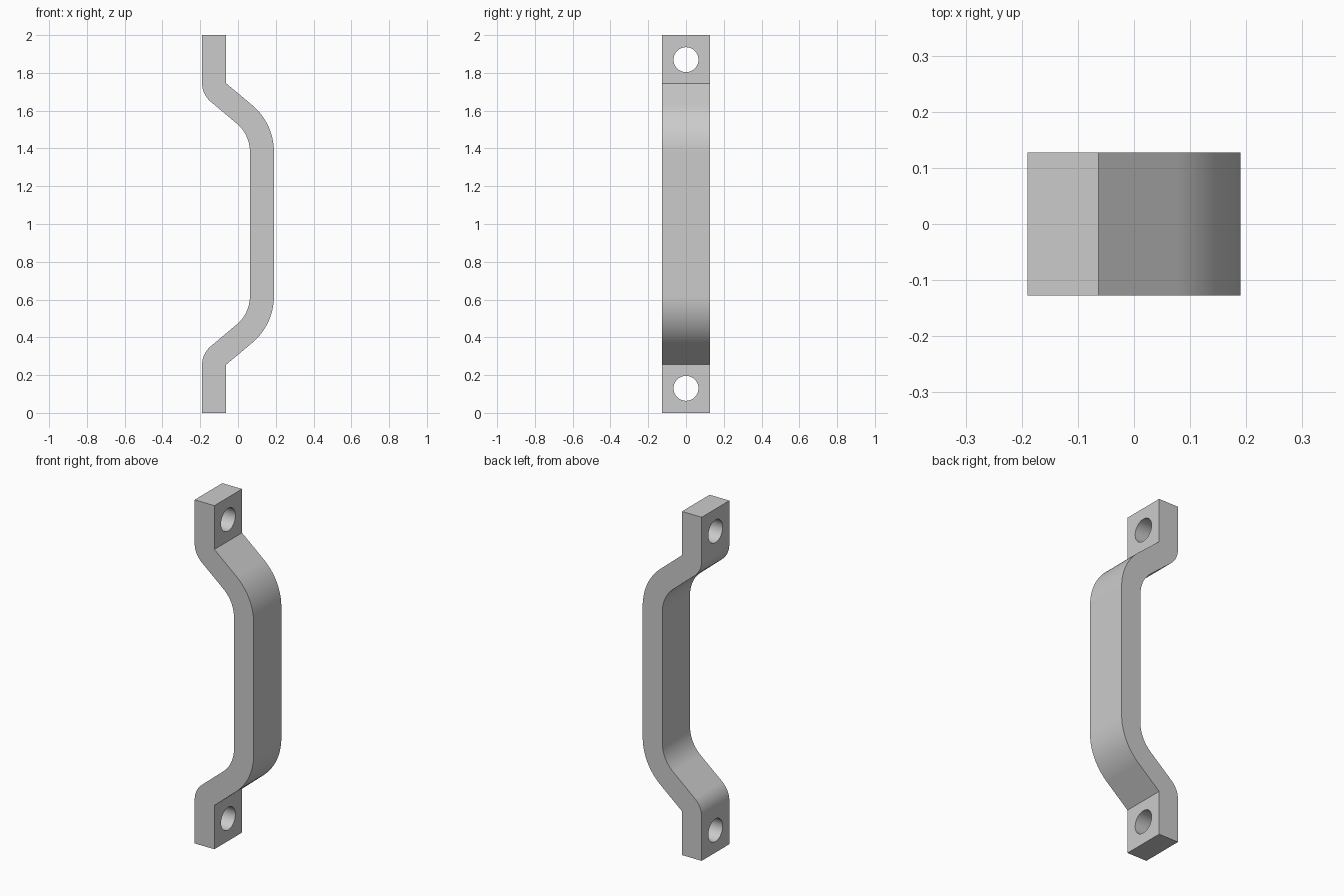
import bpy, bmesh
from math import radians, sin, cos, tan
from mathutils import Vector

cube = bpy.data.objects.get("Cube")
if cube:
    bpy.data.objects.remove(cube)

HALF_X, HALF_Y, HEIGHT = 0.19, 0.127, 2.0
THICK = 0.127
SLOPE = radians(40)        # rise of the sloped legs
BEND_Z = 0.255             # sharp inner corner above each foot
OUTER_R = 0.32             # outer radius of the grip bend
HOLE_Z, HOLE_R = 0.13, 0.066

grey = bpy.data.materials.new("satin grey")
grey.use_nodes = True
grey.diffuse_color = (0.6, 0.6, 0.6, 1)
grey.node_tree.nodes["Principled BSDF"].inputs["Base Color"].default_value = (0.6, 0.6, 0.6, 1)


def arc(cx, cz, r, start, end, steps=16):
    angles = [start + (end - start) * i / steps for i in range(steps + 1)]
    return [(cx + r * cos(a), cz + r * sin(a)) for a in angles]


# Lower half of the side profile: front edge and back edge, both going up
corner_x = -HALF_X + THICK
bend_x = HALF_X - OUTER_R
tangent_x = bend_x + OUTER_R * sin(SLOPE)
bend_z = BEND_Z + (tangent_x - corner_x) * tan(SLOPE) + OUTER_R * cos(SLOPE)
turn = SLOPE - radians(90)
front_edge = [(corner_x, 0), (corner_x, BEND_Z)] + arc(bend_x, bend_z, OUTER_R, turn, 0)
back_edge = ([(-HALF_X, 0)]
             + arc(corner_x, BEND_Z, THICK, radians(180), radians(90) + SLOPE)
             + arc(bend_x, bend_z, OUTER_R - THICK, turn, 0))


def mirrored(edge):
    return edge + [(x, HEIGHT - z) for x, z in reversed(edge)]


outline = mirrored(front_edge) + mirrored(back_edge)[::-1]

# Handle: extrude the profile across the width
bm = bmesh.new()
face = bm.faces.new([bm.verts.new((x, -HALF_Y, z)) for x, z in outline])
result = bmesh.ops.extrude_face_region(bm, geom=[face])
moved = [v for v in result["geom"] if isinstance(v, bmesh.types.BMVert)]
bmesh.ops.translate(bm, verts=moved, vec=Vector((0, 2 * HALF_Y, 0)))
bmesh.ops.recalc_face_normals(bm, faces=bm.faces)
mesh = bpy.data.meshes.new("pull_handle")
bm.to_mesh(mesh)
bm.free()
mesh.materials.append(grey)
handle = bpy.data.objects.new("pull_handle", mesh)
bpy.context.collection.objects.link(handle)

# Screw holes through both feet
for z in (HOLE_Z, HEIGHT - HOLE_Z):
    bpy.ops.mesh.primitive_cylinder_add(vertices=48, radius=HOLE_R, depth=3 * THICK,
                                        location=(corner_x - THICK / 2, 0, z),
                                        rotation=(0, radians(90), 0))
    cutter = bpy.context.object
    cutter.name = "screw_hole_cutter"
    cutter.hide_render = True
    cutter.data.materials.append(grey)
    cut = handle.modifiers.new("screw_hole", "BOOLEAN")
    cut.operation, cut.solver, cut.object = "DIFFERENCE", "EXACT", cutter
    bpy.context.view_layer.objects.active = handle
    bpy.ops.object.modifier_apply(modifier=cut.name)
    bpy.data.objects.remove(cutter)

# Smooth bends with crisp rims
bpy.ops.object.select_all(action="DESELECT")
handle.select_set(True)
bpy.context.view_layer.objects.active = handle
bpy.ops.object.shade_smooth_by_angle(angle=radians(30))
weighted = handle.modifiers.new("flat_faces", "WEIGHTED_NORMAL")
weighted.keep_sharp = True
